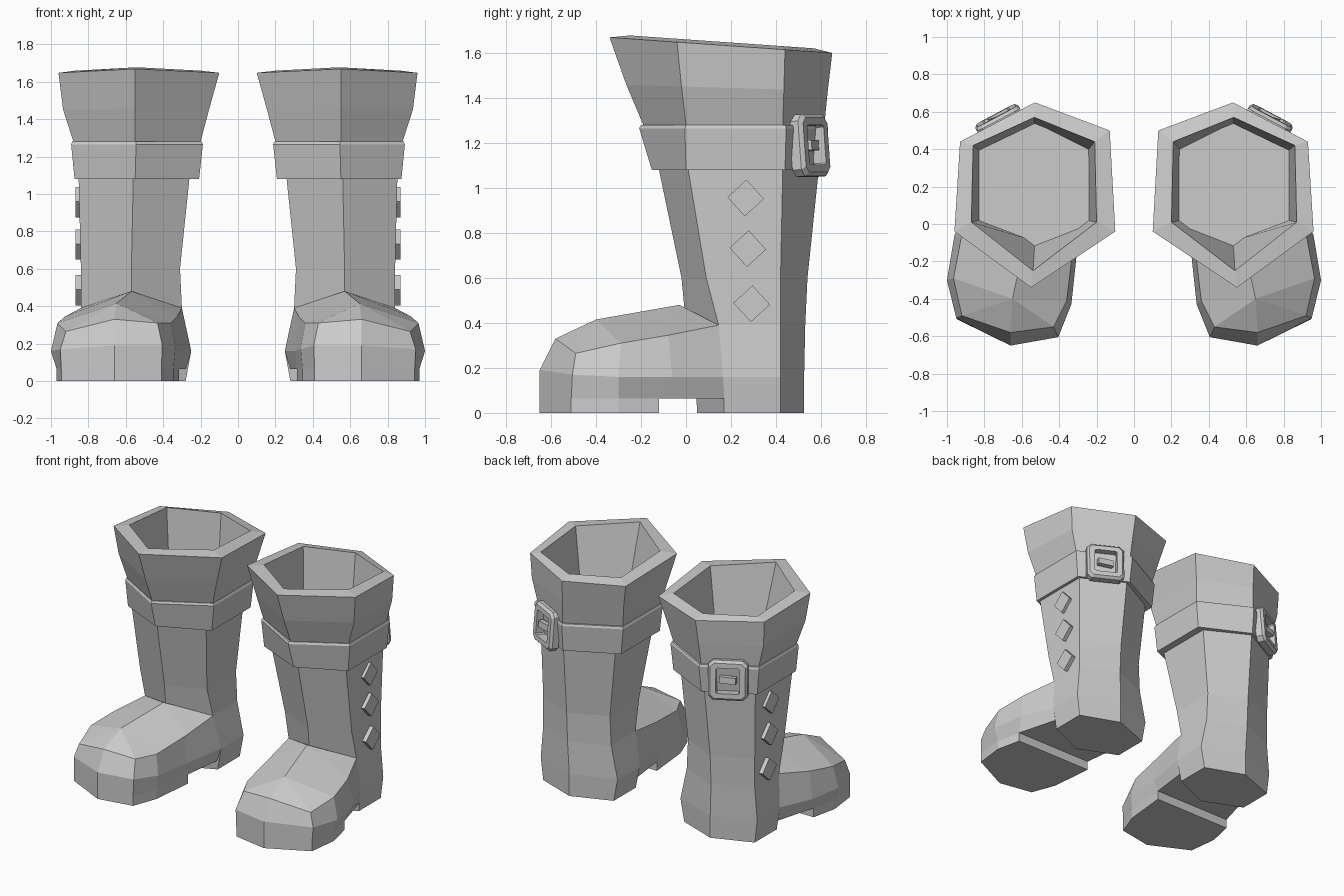
import bpy, bmesh
from mathutils import Matrix, Vector

if "Cube" in bpy.data.objects:
    bpy.data.objects.remove(bpy.data.objects["Cube"])


def finish(bm, name):
    """Turn a bmesh into a flat shaded object mirrored to the other boot."""
    bmesh.ops.recalc_face_normals(bm, faces=bm.faces)
    me = bpy.data.meshes.new(name)
    bm.to_mesh(me)
    bm.free()
    ob = bpy.data.objects.new(name, me)
    bpy.context.collection.objects.link(ob)
    mod = ob.modifiers.new("mirror", 'MIRROR')
    mod.use_mirror_merge = False
    return ob


def bridge(bm, a, b):
    n = len(a)
    for i in range(n):
        bm.faces.new((a[i], a[(i + 1) % n], b[(i + 1) % n], b[i]))


def loft(rings, name, closed=False, mat=Matrix()):
    """Skin a list of point rings, capped at both ends or closed on itself."""
    bm = bmesh.new()
    vs = [[bm.verts.new(mat @ Vector(p)) for p in r] for r in rings]
    for a, b in zip(vs, vs[1:]):
        bridge(bm, a, b)
    if closed:
        bridge(bm, vs[-1], vs[0])
    else:
        bm.faces.new(vs[0])
        bm.faces.new(vs[-1])
    return finish(bm, name)


def box(size, mat, name):
    bm = bmesh.new()
    bmesh.ops.create_cube(bm, size=1, matrix=mat @ Matrix.Diagonal((*size, 1)))
    return finish(bm, name)


def hexagon(z, xi, xo, xm, yb, yc, yf, yp, tilt=0, skew=0):
    """Six-sided boot section: back point, back corners, front corners, front point."""
    pts = [(xm - skew / 3, yb), (xo - skew / 2, yc), (xo, yf),
           (xm, yp), (xi, yf), (xi + skew / 2, yc + skew)]
    return [(x, y, z - tilt * y) for x, y in pts]


# Shaft: heel, leg, flared cuff, rim and hollow inside
loft([
    hexagon(0.00, .28, .84, .56, .525, .42, .17, .05),
    hexagon(0.16, .25, .86, .56, .525, .42, .165, .04),
    hexagon(0.39, .30, .84, .57, .53, .42, .145, .00),
    hexagon(0.60, .31, .84, .57, .54, .42, .09, -.02),
    hexagon(1.08, .26, .852, .56, .59, .43, .01, -.12),
    hexagon(1.28, .20, .88, .55, .615, .43, .00, -.19),
    hexagon(1.45, .155, .935, .55, .63, .435, -.02, -.265, .03, .03),
    hexagon(1.645, .10, .96, .55, .65, .44, -.04, -.34, .07, .06),
    hexagon(1.66, .20, .87, .54, .57, .42, .01, -.25, .07, .02),
    hexagon(1.20, .25, .82, .53, .53, .39, .02, -.09),
], "boot_shaft")

# Strap around the leg, with a small bevelled top edge
loft([
    hexagon(1.08, .208, .874, .55, .61, .44, .00, -.152),
    hexagon(1.265, .188, .892, .545, .632, .445, -.005, -.208),
    hexagon(1.28, .195, .886, .545, .625, .442, .00, -.20),
], "ankle_strap")

# Foot outlines, from the outer back round the toe to the inner back
base = [(.85, .17), (.93, -.12), (.97, -.30), (.945, -.51), (.66, -.65),
        (.41, -.605), (.345, -.43), (.315, -.12), (.28, .17)]
wide = [(.86, .165, .16), (.96, -.06, .16), (1.0, -.30, .16), (.95, -.505, .17),
        (.66, -.65, .19), (.405, -.605, .19), (.335, -.43, .17),
        (.305, -.15, .16), (.25, .165, .16)]
shoulder = [(.84, .145, .39), (.925, -.08, .345), (.965, -.29, .31), (.92, -.49, .265),
            (.66, -.58, .33), (.43, -.55, .31), (.36, -.41, .31),
            (.325, -.12, .345), (.30, .145, .39)]

# Foot body with a ridge over the instep
bm = bmesh.new()
low, mid, top = ([bm.verts.new(p) for p in r] for r in
                 ([(x, y, .065) for x, y in base], wide, shoulder))
bridge(bm, low, mid)
bridge(bm, mid, top)
bm.faces.new(low)
a, b, c, d, e, f, g, h, i = top
toe = bm.verts.new((.65, -.40, .415))
instep = bm.verts.new((.57, -.03, .48))
for face in ((a, b, instep), (b, c, toe, instep), (c, d, toe), (d, e, toe), (e, f, toe),
             (f, g, toe), (g, h, instep, toe), (h, i, instep), (i, a, instep)):
    bm.faces.new(face)
finish(bm, "boot_foot")

# Front sole
loft([[(x, y, z) for x, y in base[1:-1]] for z in (0, .065)], "front_sole")

# Diamond studs down the outer side
for y, z in ((.265, .955), (.275, .73), (.292, .485)):
    box((.04, .115, .115), Matrix.Translation((.85, y, z)) @ Matrix.Rotation(.74, 4, 'X'),
        "diamond_stud")

# Buckle on the outer back face of the strap
along = Vector((-.884, .468, 0))
normal = Vector((.468, .884, .08)).normalized()
up = normal.cross(along).normalized()
place = Matrix.Translation((.713, .535, 1.187)) @ Matrix((along, up, normal)).transposed().to_4x4()


def chamfered(w, h, c, z):
    return [(w, h - c, z), (w - c, h, z), (c - w, h, z), (-w, h - c, z),
            (-w, c - h, z), (c - w, -h, z), (w - c, -h, z), (w, c - h, z)]


loft([chamfered(.13, .138, .03, -.01), chamfered(.13, .138, .03, .035),
      chamfered(.115, .122, .025, .052), chamfered(.078, .088, .008, .052),
      chamfered(.078, .088, .008, -.01)], "buckle_frame", True, place)
box((.11, .045, .035), place @ Matrix.Translation((.0, 0, .025)) @ Matrix.Rotation(.2, 4, 'Y'),
    "buckle_prong")
